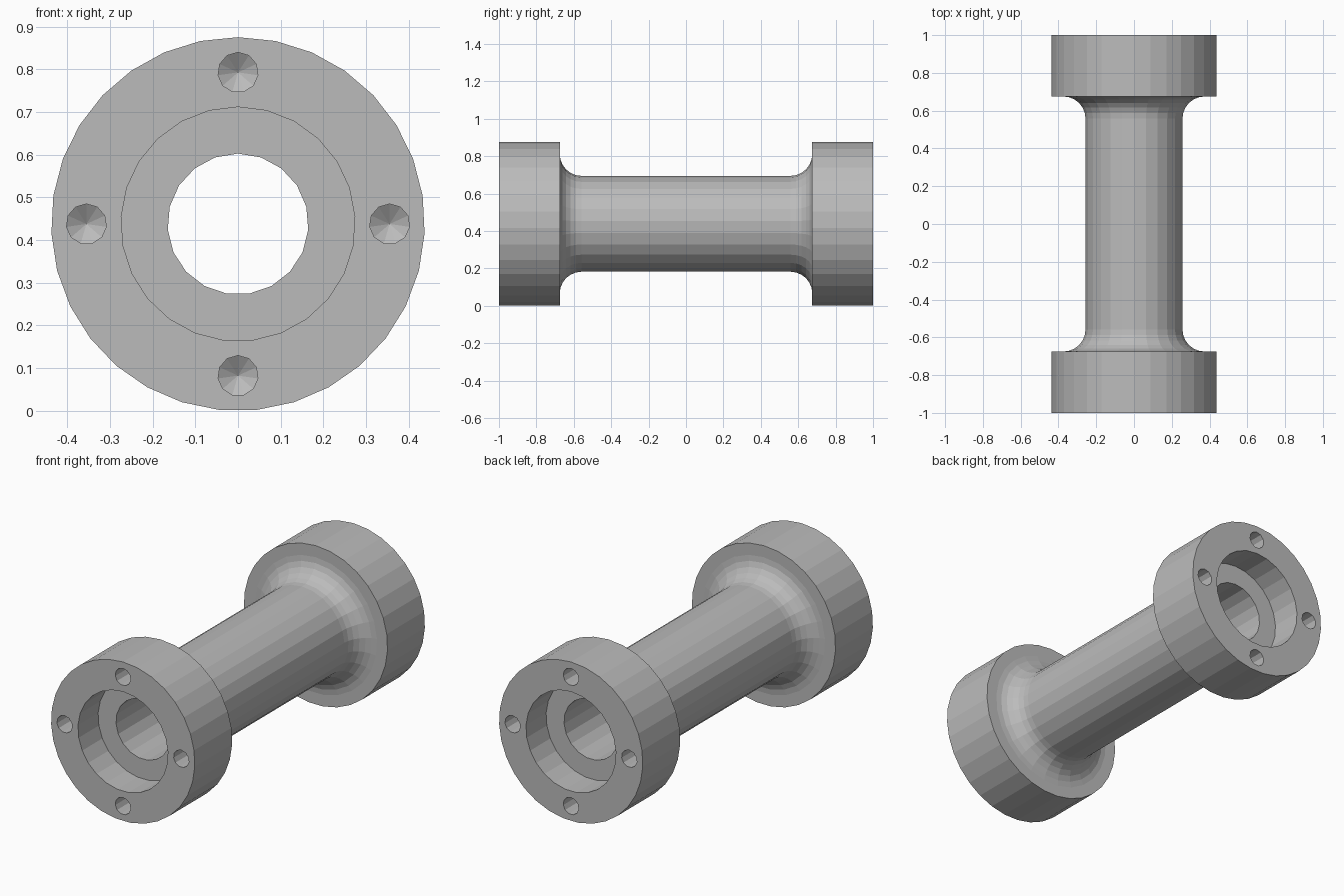
import bpy, bmesh
from math import sin, cos, pi

cube = bpy.data.objects.get("Cube")
if cube:
    bpy.data.objects.remove(cube, do_unlink=True)

AXIS = 0.4375          # height of the spool axis, also the flange radius
FLANGE_IN = 0.675      # inner face of each flange along y
TUBE_R, FILLET = 0.257, 0.117

steel = bpy.data.materials.new("machined grey")
steel.use_nodes = True
GREY = (0.5, 0.5, 0.5, 1)
steel.diffuse_color = GREY
steel.node_tree.nodes["Principled BSDF"].inputs["Base Color"].default_value = GREY


def lathe(name, profile, sides, cx=0, cz=AXIS):
    """Closed solid turned about a line parallel to y; profile is (radius, y)."""
    bm = bmesh.new()
    rings = []
    for r, y in profile:
        angles = [2 * pi * i / sides for i in range(sides)]
        rings.append([bm.verts.new((cx + r * sin(a), y, cz + r * cos(a))) for a in angles])
    for a, b in zip(rings, rings[1:]):
        for i in range(sides):
            j = (i + 1) % sides
            bm.faces.new((a[i], a[j], b[j], b[i]))
    for ring, (r, _) in ((rings[0], profile[0]), (rings[-1], profile[-1])):
        if r > 0:
            bm.faces.new(ring)
    bmesh.ops.remove_doubles(bm, verts=bm.verts, dist=1e-5)
    bmesh.ops.recalc_face_normals(bm, faces=bm.faces)
    mesh = bpy.data.meshes.new(name)
    bm.to_mesh(mesh)
    bm.free()
    mesh.materials.append(steel)
    obj = bpy.data.objects.new(name, mesh)
    bpy.context.collection.objects.link(obj)
    return obj


def combine(target, tool, operation):
    """Apply a boolean and discard the tool."""
    mod = target.modifiers.new(operation.lower(), "BOOLEAN")
    mod.operation, mod.object, mod.solver = operation, tool, "EXACT"
    bpy.context.view_layer.objects.active = target
    bpy.ops.object.modifier_apply(modifier=mod.name)
    bpy.data.objects.remove(tool, do_unlink=True)


# Tube with a quarter-round fillet at both ends, rooted inside the flanges
STEPS = 6
half = [(TUBE_R + FILLET, FLANGE_IN + 0.05)]
for k in range(STEPS + 1):
    a = pi / 2 * k / STEPS
    half.append((TUBE_R + FILLET * (1 - sin(a)), FLANGE_IN - FILLET * (1 - cos(a))))
profile = half + [(r, -y) for r, y in reversed(half)]
spool = lathe("flanged_tube", profile, 25)

# Flanges
for s in (-1, 1):
    combine(spool, lathe("flange", [(AXIS, s * FLANGE_IN), (AXIS, s)], 31), "UNION")

# Through bore
combine(spool, lathe("bore", [(0.165, -1.1), (0.165, 1.1)], 19), "DIFFERENCE")

# Counterbore and four drilled holes with conical bottoms in each end
BOLT_R, HOLE_R = 0.355, 0.047
for s in (-1, 1):
    recess = lathe("counterbore", [(0.274, s * 0.825), (0.274, s * 1.1)], 25)
    combine(spool, recess, "DIFFERENCE")
    for q in range(4):
        a = q * pi / 2
        drill = lathe("drill", [(0, s * 0.77), (HOLE_R, s * 0.8), (HOLE_R, s * 1.1)], 11,
                      BOLT_R * sin(a), AXIS + BOLT_R * cos(a))
        combine(spool, drill, "DIFFERENCE")

# Flat facets in a single material
for face in spool.data.polygons:
    face.use_smooth = False
    face.material_index = 0
